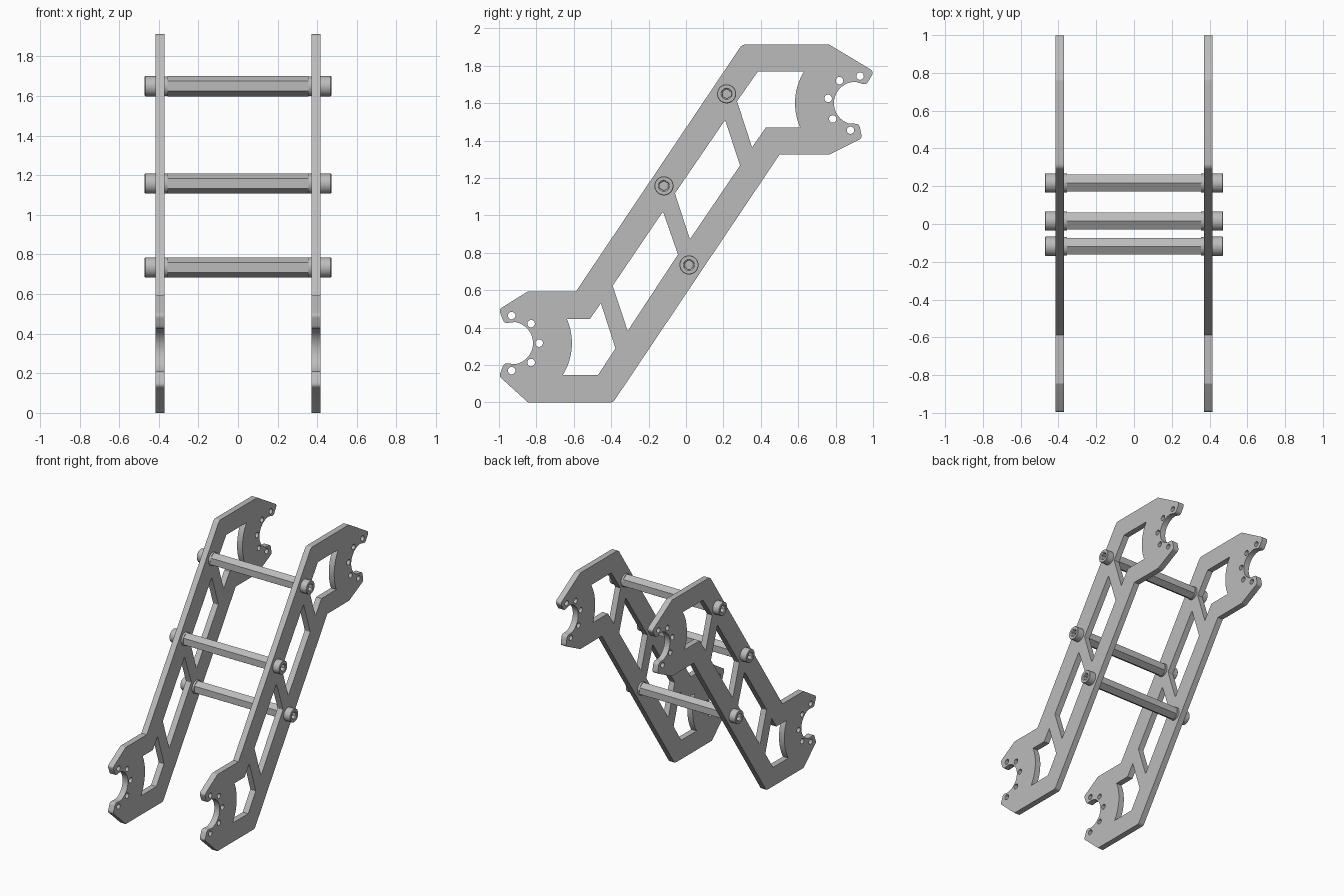
import bpy, bmesh
from math import cos, sin, pi, radians, tan
from mathutils import Matrix, Vector

cube = bpy.data.objects.get("Cube")
if cube:
    bpy.data.objects.remove(cube)

GREY = (0.5, 0.5, 0.5, 1)
metal = bpy.data.materials.new("grey metal")
metal.use_nodes = True
metal.diffuse_color = GREY
metal.node_tree.nodes["Principled BSDF"].inputs["Base Color"].default_value = GREY

LOW, HIGH = Vector((-0.932, 0.317)), Vector((0.905, 1.60))   # clamp centres (y, z)
TILT = 170                                                   # turn of the upper clamp
PLATE_X, HALF_THICK = 0.393, 0.023
RODS = [(0.217, 1.65), (-0.118, 1.158), (0.016, 0.735)]
SEGS = 36


def arc(centre, r, a0, a1, n=24):
    angles = [radians(a0 + (a1 - a0) * i / n) for i in range(n + 1)]
    return [centre + Vector((cos(a), sin(a))) * r for a in angles]


def rounded(a, p, b, r, n=6):
    """Points of a fillet of radius r at corner p between a and b."""
    a, p, b = Vector(a), Vector(p), Vector(b)
    u, v = (a - p).normalized(), (b - p).normalized()
    half = u.angle(v) / 2
    d = min(r / tan(half), 0.45 * (a - p).length, 0.45 * (b - p).length)
    s, e = p + u * d, p + v * d
    return [s * (1 - t) ** 2 + p * 2 * t * (1 - t) + e * t * t
            for t in (i / n for i in range(n + 1))]


def fillet(points, r):
    n = len(points)
    return [q for i in range(n)
            for q in rounded(points[i - 1], points[i], points[(i + 1) % n], r)]


def jaw(centre, turn):
    """Open clamp edge, from the upper tip round the bore to the lower tip."""
    rot = Matrix.Rotation(radians(turn), 2)
    tip = [Vector(p) for p in ((0.087, 0.277), (-0.069, 0.18), (-0.04, 0.106), (0.018, 0.113))]
    upper = rounded(tip[0], tip[1], tip[2], 0.025) + rounded(tip[1], tip[2], tip[3], 0.025)
    lower = [Vector((p.x, -p.y)) for p in reversed(upper)]
    bore = arc(Vector((0, 0)), 0.114, 81, -81, 32)
    return [centre + rot @ p for p in upper + bore + lower]


def finish(obj):
    obj.data.materials.clear()
    obj.data.materials.append(metal)
    bpy.ops.object.select_all(action='DESELECT')
    obj.select_set(True)
    bpy.context.view_layer.objects.active = obj
    bpy.ops.object.shade_smooth_by_angle(angle=radians(25))


def add_object(name, bm):
    bmesh.ops.recalc_face_normals(bm, faces=bm.faces)
    mesh = bpy.data.meshes.new(name)
    bm.to_mesh(mesh)
    bm.free()
    obj = bpy.data.objects.new(name, mesh)
    bpy.context.collection.objects.link(obj)
    finish(obj)


# Side plate outline: lower clamp, bottom edge, upper clamp, top edge
outline = jaw(LOW, 0)
outline += [Vector((-0.845, 0)), *rounded((-0.845, 0), (-0.39, 0), (0.5, 1.325), 0.03),
            Vector((0.5, 1.325)), Vector((0.765, 1.325))]
outline += jaw(HIGH, TILT)
outline += [*rounded((1, 1.77), (0.765, 1.914), (0.3, 1.914), 0.03),
            *rounded((0.765, 1.914), (0.3, 1.914), (-0.588, 0.594), 0.04),
            Vector((-0.588, 0.594)), Vector((-0.845, 0.594))]

# Lightening pockets, two of them ending in an arc around a clamp
loops = [outline,
         arc(LOW, 0.322, -31.9, 23.8) + [Vector(p) for p in (
             (-0.513, 0.447), (-0.455, 0.53), (-0.377, 0.289), (-0.47, 0.147))],
         arc(HIGH, 0.322, 148.1, 203.6) + [Vector(p) for p in (
             (0.428, 1.471), (0.353, 1.364), (0.273, 1.61), (0.385, 1.77))],
         fillet([(-0.392, 0.624), (-0.312, 0.382), (-0.043, 0.791), (-0.123, 1.021)], 0.006),
         fillet([(-0.059, 1.118), (0.021, 0.872), (0.289, 1.267), (0.209, 1.51)], 0.006)]

# Bolt holes around each clamp
for centre, turn in ((LOW, 0), (HIGH, TILT)):
    for spot in arc(centre, 0.147, turn - 90, turn + 90, 4):
        loops.append(arc(spot, 0.02, 0, 345, 23))


def side_plate(name, x):
    curve = bpy.data.curves.new(name, 'CURVE')
    curve.dimensions = '2D'
    curve.fill_mode = 'BOTH'
    curve.extrude = HALF_THICK
    for loop in loops:
        spline = curve.splines.new('POLY')
        spline.points.add(len(loop) - 1)
        for point, p in zip(spline.points, loop):
            point.co = (p.x, p.y, 0, 1)
        spline.use_cyclic_u = True
    source = bpy.data.objects.new(name + " curve", curve)
    bpy.context.collection.objects.link(source)
    graph = bpy.context.evaluated_depsgraph_get()
    mesh = bpy.data.meshes.new_from_object(source.evaluated_get(graph))
    bpy.data.objects.remove(source)
    bm = bmesh.new()
    bm.from_mesh(mesh)
    bpy.data.meshes.remove(mesh)
    bmesh.ops.remove_doubles(bm, verts=bm.verts, dist=0.0002)
    # Drawing plane to the y-z plane
    bm.transform(Matrix(((0, 0, 1, x), (1, 0, 0, 0), (0, 1, 0, 0), (0, 0, 0, 1))))
    add_object(name, bm)


side_plate("left_side_plate", PLATE_X)
side_plate("right_side_plate", -PLATE_X)


def lathe(name, y, z, rings):
    """Closed body along x from (x, radius, is_hexagon) rings."""
    bm = bmesh.new()
    rows = []
    for x, r, hexagon in rings:
        row = []
        for i in range(SEGS):
            a = 2 * pi * i / SEGS
            k = r
            if hexagon:
                k *= cos(pi / 6) / cos(a % (pi / 3) - pi / 6)
            row.append(bm.verts.new((x, y + k * sin(a), z + k * cos(a))))
        rows.append(row)
    for lo, hi in zip(rows, rows[1:]):
        for i in range(SEGS):
            j = (i + 1) % SEGS
            bm.faces.new((lo[i], lo[j], hi[j], hi[i]))
    bm.faces.new(rows[0])
    bm.faces.new(rows[-1])
    add_object(name, bm)


inner, outer = PLATE_X - HALF_THICK, PLATE_X + HALF_THICK
for level, (y, z) in zip(("upper", "middle", "lower"), RODS):
    # Hexagonal cross rod between the plates
    lathe(level + "_cross_rod", y, z, [(-0.357, 0.051, True), (0.357, 0.051, True)])
    for side, s in (("left", 1), ("right", -1)):
        # Round collar against the inside of the plate
        lathe(f"{level}_{side}_collar", y, z,
              [(s * 0.355, 0.05, False), (s * inner, 0.05, False)])
        # Bolt head with a countersunk hexagon socket
        lathe(f"{level}_{side}_bolt_head", y, z,
              [(s * outer, 0.051, False), (s * 0.468, 0.051, False), (s * 0.471, 0.048, False),
               (s * 0.471, 0.03, False), (s * 0.466, 0.026, True), (s * 0.435, 0.026, True)])
